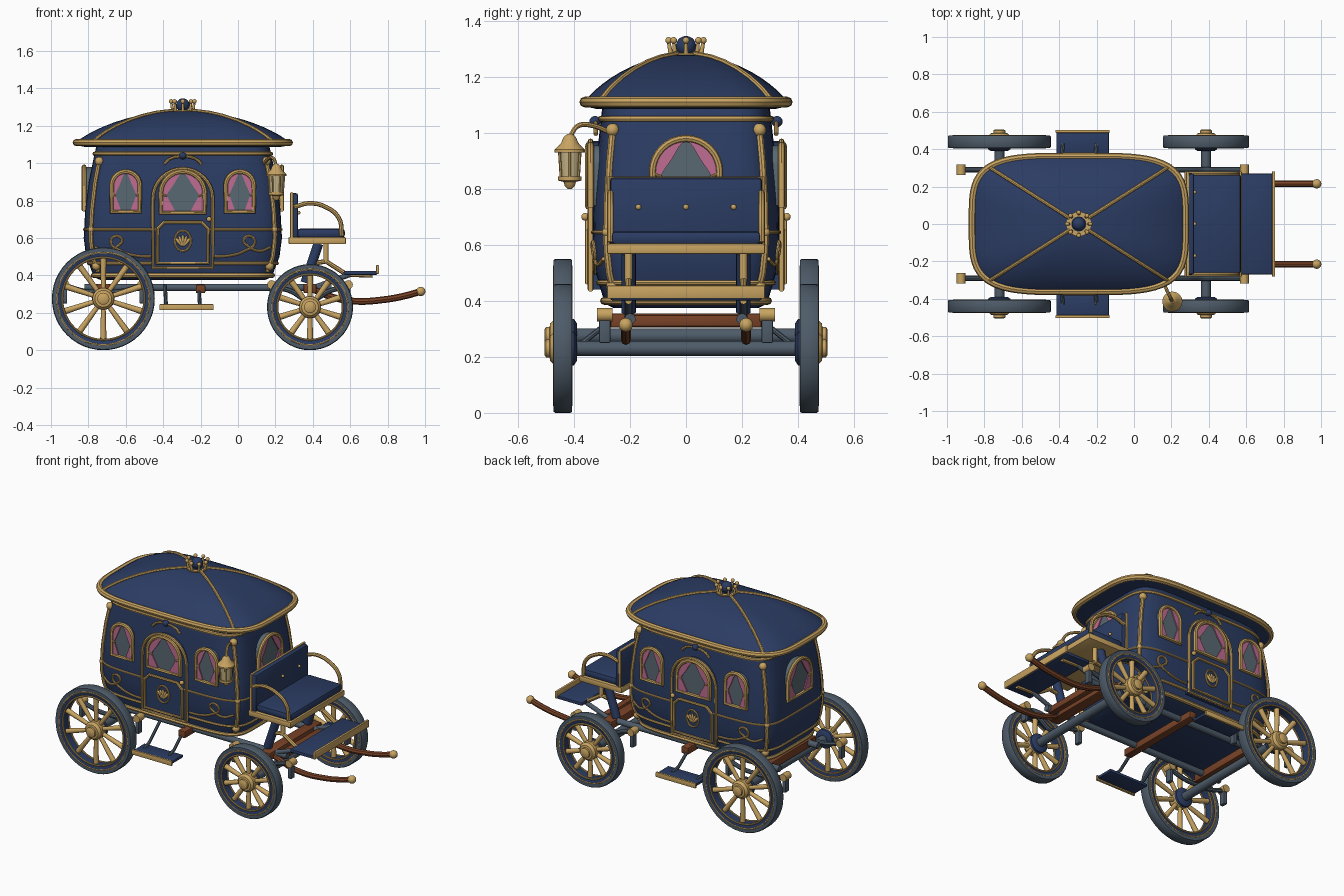
import bpy, bmesh, math
from mathutils import Vector, Matrix

if "Cube" in bpy.data.objects:
    bpy.data.objects.remove(bpy.data.objects["Cube"])
CX = -0.295  # cabin centre along the carriage
SIDES = (("right", -1), ("left", 1))


def material(name, *rgb):
    m = bpy.data.materials.new(name)
    m.use_nodes = True
    m.diffuse_color = (*rgb, 1)
    m.node_tree.nodes["Principled BSDF"].inputs["Base Color"].default_value = (*rgb, 1)
    return m


NAVY = material("navy paint", 0.024, 0.045, 0.125)
GOLD = material("gold trim", 0.58, 0.37, 0.12)
SLATE = material("slate iron", 0.075, 0.105, 0.14)
PINK = material("pink curtain", 0.52, 0.15, 0.29)
BROWN = material("brown wood", 0.19, 0.055, 0.02)
GLASS = material("grey glass", 0.10, 0.14, 0.17)
LAMP = material("lamp glass", 0.55, 0.45, 0.24)


def finish(name, bm, mat):
    bmesh.ops.recalc_face_normals(bm, faces=bm.faces)
    me = bpy.data.meshes.new(name)
    bm.to_mesh(me)
    bm.free()
    me.materials.append(mat)
    ob = bpy.data.objects.new(name, me)
    bpy.context.collection.objects.link(ob)
    return ob


def loft(name, rings, mat):
    """Skin closed rings of points and cap both ends."""
    bm = bmesh.new()
    vs = [[bm.verts.new(p) for p in ring] for ring in rings]
    for a, b in zip(vs, vs[1:]):
        for i in range(len(a)):
            j = (i + 1) % len(a)
            bm.faces.new((a[i], a[j], b[j], b[i]))
    bm.faces.new(vs[0])
    bm.faces.new(vs[-1])
    return finish(name, bm, mat)


def lathe(name, profile, at, axis, mat, seg=32, closed=False):
    """Revolve (radius, height) pairs about an axis; closed makes a hollow ring."""
    q = Vector(axis).to_track_quat("Z", "Y")
    rings = [[Vector(at) + q @ Vector((r * math.cos(t), r * math.sin(t), h))
              for t in (math.tau * i / seg for i in range(seg))] for r, h in profile]
    if not closed:
        return loft(name, rings, mat)
    return loft_ring(name, rings, mat)


def loft_ring(name, rings, mat):
    bm = bmesh.new()
    vs = [[bm.verts.new(p) for p in ring] for ring in rings]
    for k in range(len(vs)):
        a, b = vs[k - 1], vs[k]
        for i in range(len(a)):
            j = (i + 1) % len(a)
            bm.faces.new((a[i], a[j], b[j], b[i]))
    return finish(name, bm, mat)


def rod(name, a, b, r0, r1, mat, seg=12):
    a, b = Vector(a), Vector(b)
    return lathe(name, [(r0, 0), (r1, (b - a).length)], a, b - a, mat, seg)


def tube(name, pts, r, mat=GOLD, closed=False, smooth=False):
    cu = bpy.data.curves.new(name, "CURVE")
    cu.dimensions, cu.bevel_depth, cu.bevel_resolution, cu.use_fill_caps = "3D", r, 2, True
    cu.resolution_u = 6
    sp = cu.splines.new("BEZIER")
    sp.bezier_points.add(len(pts) - 1)
    for bp, p in zip(sp.bezier_points, pts):
        bp.co = p
        bp.handle_left_type = bp.handle_right_type = "AUTO" if smooth else "VECTOR"
    if not smooth:
        cu.resolution_u = 1
    sp.use_cyclic_u = closed
    cu.materials.append(mat)
    ob = bpy.data.objects.new(name, cu)
    bpy.context.collection.objects.link(ob)


def ball(name, at, r, mat=GOLD, scale=(1, 1, 1), turn=0):
    bm = bmesh.new()
    m = Matrix.Translation(at) @ Matrix.Rotation(turn, 4, "Y") @ Matrix.Diagonal((*scale, 1))
    bmesh.ops.create_uvsphere(bm, u_segments=16, v_segments=10, radius=r, matrix=m)
    return finish(name, bm, mat)


def box(name, lo, hi, mat, bevel=0.006):
    lo, hi = Vector(lo), Vector(hi)
    bm = bmesh.new()
    bmesh.ops.create_cube(bm, matrix=Matrix.Translation((lo + hi) / 2) @ Matrix.Diagonal((*(hi - lo), 1)))
    bmesh.ops.bevel(bm, geom=bm.edges[:], offset=bevel, segments=2, affect="EDGES", profile=0.5)
    return finish(name, bm, mat)


def oval(a, b, n, z, seg=96):
    pts = []
    for i in range(seg):
        c, s = math.cos(math.tau * i / seg), math.sin(math.tau * i / seg)
        k = (abs(c) ** n + abs(s) ** n) ** (-1 / n)
        pts.append(Vector((CX + a * c * k, b * s * k, z)))
    return pts


# Cabin body: height, half length, half width
BODY = [(0.375, 0.44, 0.26), (0.39, 0.475, 0.29), (0.5, 0.517, 0.322), (0.6, 0.53, 0.334),
        (0.75, 0.522, 0.331), (0.9, 0.503, 0.32), (1.05, 0.472, 0.304), (1.1, 0.46, 0.298)]


def half(z):
    for p, q in zip(BODY, BODY[1:]):
        if z <= q[0]:
            t = (z - p[0]) / (q[0] - p[0])
            return p[1] + t * (q[1] - p[1]), p[2] + t * (q[2] - p[2])


loft("cabin_body", [oval(a, b, 6, z) for z, a, b in BODY], NAVY)
for name, z, r in (("eave_band", 1.05, 0.011), ("belt_line", 0.645, 0.007),
                   ("lower_band", 0.465, 0.01), ("sill_band", 0.4, 0.014)):
    tube(name, oval(*half(z), 6, z), r, closed=True)
for sx in (-1, 1):
    for sy in (-1, 1):
        def corner(z):
            a, b = half(z)
            return CX + sx * a * 0.93, sy * b * 0.85, z
        tube("corner_post", [corner(0.42 + 0.04 * i) for i in range(16)], 0.013)
        for z in (0.45, 0.645, 1.01):
            ball("post_ball", corner(z), 0.024 if z != 0.645 else 0.017)

# Domed roof with diagonal ribs and a crown
RX, RY = 0.57, 0.362


def dome(r):
    return 1.11 + 0.17 * max(0, 1 - r * r) ** 0.85


loft("roof", [oval(RX * 0.9, RY * 0.88, 4, 1.085), oval(RX, RY, 4, 1.095)] +
     [oval(RX * r, RY * r, 4, dome(r)) for r in (1, .98, .95, .9, .83, .75, .65, .54, .42, .3, .18, .06)], NAVY)
tube("roof_rim", oval(RX, RY, 4, 1.11), 0.019, closed=True)
for sx in (-1, 1):
    for sy in (-1, 1):
        tube("roof_rib", [(CX + sx * RX * .841 * r, sy * RY * .841 * r, dome(r) + .003)
                          for r in (1, .97, .92, .85, .75, .6, .45, .3, .1)], 0.01)
ball("crown_ball", (CX, 0, 1.31), 0.036, NAVY)
lathe("crown_ring", [(.062, 1.27), (.066, 1.285), (.04, 1.285), (.04, 1.27)], (CX, 0, 0), (0, 0, 1), GOLD, closed=True)
for i in range(8):
    c, s = math.cos(math.tau * i / 8), math.sin(math.tau * i / 8)
    rod("crown_spike", (CX + .053 * c, .053 * s, 1.275), (CX + .062 * c, .062 * s, 1.325), .009, .006, GOLD)
    ball("crown_pearl", (CX + .062 * c, .062 * s, 1.33), 0.012)


# Windows, doors and ornaments sit on upright planes: across, outward, up
def on_side(s, x):
    return lambda u, d, z: Vector((x + u, s * d, z))


def on_end(s):
    return lambda u, d, z: Vector((CX + s * d, u, z))


def arch(w, z0, z1):
    h = w / 2
    return [(-h, z0), (h, z0)] + [(h * math.cos(math.pi * i / 16), z1 - h + h * math.sin(math.pi * i / 16))
                                  for i in range(17)]


def plate(name, pts, put, d0, d1, mat):
    loft(name, [[put(u, d, z) for u, z in pts] for d in (d0, d1)], mat)


def window(put, w, z0, z1, d):
    shape = arch(w, z0, z1)
    plate("window_glass", shape, put, d - .06, d, GLASS)
    tube("window_frame", [put(u, d + .004, z) for u, z in shape], .013, closed=True)
    h, H = w / 2, z1 - z0
    for m in (-1, 1):
        edge = [(-m * h, z0)] + [(-m * u, z) for u, z in shape[2:11]]
        edge += [(-m * h * f, z0 + H * g) for f, g in
                 ((.22, .86), (.42, .68), (.66, .5), (.74, .42), (.62, .3), (.45, .14), (.32, 0))]
        plate("curtain", edge, put, d, d + .007, PINK)
        tube("curtain_tie", [put(-m * h * f, d + .008, z0 + H * g) for f, g in ((1, .46), (.72, .4))], .005)


for side, s in SIDES:
    for x in (-.6, .01):
        window(on_side(s, x), .15, .74, .955, .337)
    put = on_side(s, CX)
    plate(side + "_door", arch(.32, .44, .97), put, .25, .338, NAVY)
    tube(side + "_door_frame", [put(u, .341, z) for u, z in arch(.32, .44, .97)], .01, closed=True)
    window(put, .235, .735, .955, .343)
    rim = [(-.135, .465), (.135, .465), (.135, .65), (.1, .685), (-.1, .685), (-.135, .65)]
    plate(side + "_door_panel", rim, put, .3, .35, NAVY)
    tube(side + "_door_panel_frame", [put(u, .351, z) for u, z in rim], .01, closed=True)
    # Leaf emblem in an oval ring
    tube("emblem_ring", [put(.043 * math.cos(math.tau * i / 20), .354, .585 + .055 * math.sin(math.tau * i / 20))
                         for i in range(20)], .006, closed=True)
    for k in range(-2, 3):
        ball("emblem_leaf", put(.011 * k, .354, .587 - .004 * abs(k)), .03, GOLD, (.3, .25, 1), k * .35)
    # Curved brow above the door
    tube("door_brow", [put(u, .322, z) for u, z in ((-.1, .995), (-.07, 1.022), (0, 1.035), (.07, 1.022), (.1, .995))],
         .008, smooth=True)
    ball("brow_jewel", put(0, .325, 1.04), .02, NAVY)
    ball("door_handle", put(.14, .36, .70), .014)
    # Scrolls beside the door
    for m in (-1, 1):
        path = ((.17, .5), (.25, .505), (.33, .53), (.385, .575), (.36, .61), (.325, .59), (.35, .555), (.41, .53), (.47, .55))
        tube("side_scroll", [put(m * u, half(z)[1] * (1 - (u / .525) ** 6) ** (1 / 6) + .004, z) for u, z in path],
             .007, smooth=True)
for s in (-1, 1):
    window(on_end(s), .24, .75, .98, .524)

# Wheels, axles and leaf springs
for part, x, R in (("rear", -.72, .275), ("front", .385, .23)):
    rod(part + "_axle", (x, -.44, R), (x, .44, R), .027, .027, SLATE, 20)
    box(part + "_bolster", (x - .035, -.27, .305), (x + .035, .27, .355), BROWN)
    for side, s in SIDES:
        at, ax, tag = (x, s * .44, R), (0, s, 0), f"{part}_{side}_"
        lathe(tag + "tyre", [(R - .03, -.033), (R - .004, -.033), (R, -.027), (R, .027), (R - .004, .033), (R - .03, .033)],
              at, ax, SLATE, 48, True)
        lathe(tag + "felloe", [(R - .055, -.026), (R - .028, -.03), (R - .028, .034), (R - .055, .028)], at, ax, NAVY, 48, True)
        for r in (R - .028, R - .055):
            for d in (-.03, .03):
                tube(tag + "rim_line", [(x + r * math.cos(t), s * .44 + s * d, R + r * math.sin(t))
                                        for t in (math.tau * i / 48 for i in range(48))], .0055, closed=True)
        for i in range(10):
            t = math.tau * (i + .5) / 10
            d = Vector((math.cos(t), 0, math.sin(t)))
            rod(tag + "spoke", Vector(at) + d * .03, Vector(at) + d * (R - .05), .012, .017, GOLD)
        lathe(tag + "hub", [(.05, -.03), (.058, -.02), (.058, .03), (.045, .045), (.032, .047), (.032, .06), (.022, .066)],
              at, ax, GOLD)
        lathe(tag + "hub_back", [(.045, -.05), (.06, -.04), (.06, -.022)], at, ax, NAVY)
        y = s * .29
        tube(tag + "leaf_spring", [(x - .205, y, .345), (x - .1, y, .315), (x, y, R + .035), (x + .1, y, .315), (x + .205, y, .345)],
             .014, SLATE, smooth=True)
        for e in (-1, 1):
            rod(tag + "spring_cap", (x + e * .205, y - .028, .35), (x + e * .205, y + .028, .35), .024, .024, GOLD, 16)
            box(tag + "spring_shackle", (x + e * .205 - .012, y - .02, .25), (x + e * .205 + .012, y + .02, .34), SLATE, .004)

# Chassis, steps and pulling shafts
box("middle_beam", (-.225, -.3, .305), (-.175, .3, .35), BROWN)
for side, s in SIDES:
    rod(side + "_rail", (-.82, s * .2, .335), (.5, s * .2, .335), .02, .02, SLATE, 16)
    box(side + "_step", (-.415, min(s * .375, s * .49), .222), (-.135, max(s * .375, s * .49), .24), NAVY, .004)
    box(side + "_step_edge", (-.42, min(s * .487, s * .503), .214), (-.13, max(s * .487, s * .503), .246), GOLD, .004)
    for x in (-.38, -.2):
        tube(side + "_step_hanger", [(x, s * .43, .235), (x - .005, s * .37, .25), (x - .01, s * .25, .345)], .01, SLATE)
    y = s * .215
    tube(side + "_shaft", [(.38, y, .335), (.5, y, .285), (.62, y, .262), (.78, y, .27), (.9, y, .292), (.97, y, .312)],
         .018, BROWN, smooth=True)
    ball(side + "_shaft_tip", (.977, y, .314), .025)
box("shaft_crossbar", (.44, -.21, .308), (.48, .21, .35), BROWN)

# Driver's seat and footboard
box("seat_base", (.27, -.282, .567), (.577, .282, .604), GOLD)
box("seat_cushion", (.315, -.268, .6), (.572, .268, .65), NAVY, .018)
box("seat_back", (.277, -.272, .59), (.322, .272, .84), NAVY, .014)
tube("seat_back_trim", [(.287, -.274, .6), (.287, -.274, .838), (.287, .274, .838), (.287, .274, .6)], .009)
for y in (-.17, 0, .17):
    ball("seat_button", (.324, y, .735), .01)
box("footboard", (.565, -.27, .402), (.745, .27, .424), NAVY)
box("footboard_edge", (.738, -.282, .408), (.754, .282, .455), GOLD, .004)
for side, s in SIDES:
    y = s * .27
    tube(side + "_armrest", [(.3, y, .765), (.38, y, .785), (.47, y, .765), (.54, y, .705), (.555, y, .61)], .012, smooth=True)
    y = s * .205
    rod(side + "_seat_strut", (.36, y, .36), (.43, y, .57), .026, .026, NAVY, 16)
    rod(side + "_seat_stay", (.47, y, .47), (.47, y, .57), .014, .014, GOLD)
    tube(side + "_footboard_bracket", [(.38, y, .46), (.47, y, .475), (.58, y, .405), (.72, y, .4)], .013, GOLD)
    rod(side + "_footboard_brace", (.42, y, .34), (.6, y, .405), .014, .014, SLATE)

# Single lantern on a curved arm
LX, LY = .205, -.415
tube("lantern_arm", [(.14, -.27, 1.0), (.165, -.33, 1.025), (.19, -.385, 1.025), (LX, LY, .985)], .009, smooth=True)
for name, prof, mat in (
        ("lantern_roof", [(.054, .93), (.054, .94), (.03, .965), (.022, .985), (.01, .995)], GOLD),
        ("lantern_glass", [(.034, .84), (.04, .935)], LAMP),
        ("lantern_base", [(.008, .8), (.018, .81), (.022, .825), (.042, .83), (.042, .845)], GOLD)):
    lathe(name, prof, (LX, LY, 0), (0, 0, 1), mat, 16)
for i in range(6):
    c, s = math.cos(math.tau * i / 6), math.sin(math.tau * i / 6)
    rod("lantern_bar", (LX + .036 * c, LY + .036 * s, .84), (LX + .043 * c, LY + .043 * s, .935), .005, .005, GOLD, 6)

# Turn curves into meshes and smooth the rounded surfaces
bpy.ops.object.select_all(action="DESELECT")
parts = [o for o in bpy.context.scene.objects if o.type in {"CURVE", "MESH"}]
for o in parts:
    o.select_set(True)
bpy.context.view_layer.objects.active = next(o for o in parts if o.type == "CURVE")
bpy.ops.object.convert(target="MESH")
bpy.ops.object.shade_smooth_by_angle(angle=math.radians(40))
